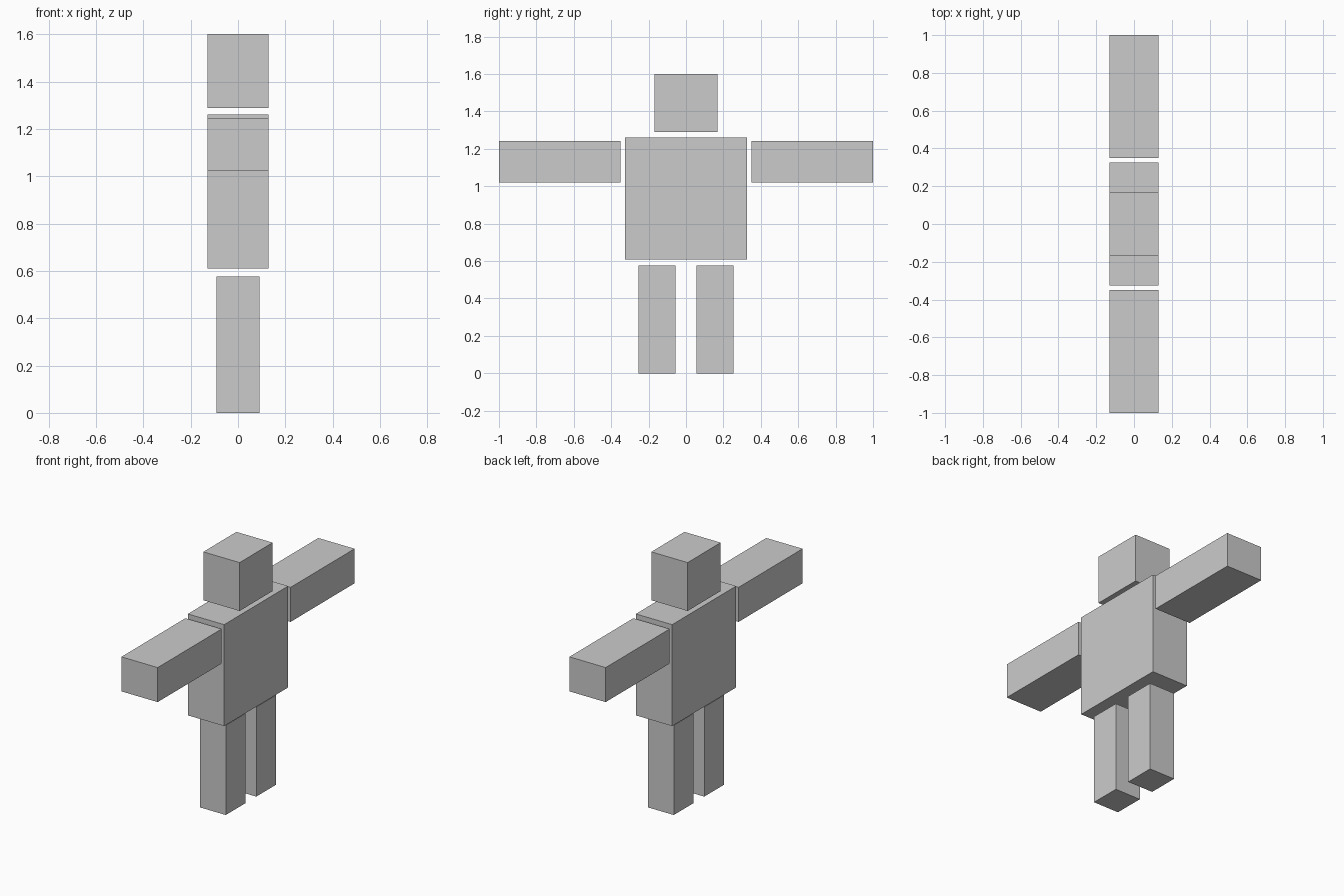
import bpy

if "Cube" in bpy.data.objects:
    bpy.data.objects.remove(bpy.data.objects["Cube"])


def box(name, x, y, z):
    """Axis-aligned box from (min, max) ranges."""
    ranges = (x, y, z)
    bpy.ops.mesh.primitive_cube_add(size=1, location=[(a + b) / 2 for a, b in ranges])
    obj = bpy.context.object
    obj.name = name
    obj.scale = [b - a for a, b in ranges]
    bpy.ops.object.transform_apply(location=False, rotation=False, scale=True)
    return obj


BODY_X = (-0.129, 0.129)
LEG_X = (-0.091, 0.091)

# Head and torso
box("head", BODY_X, (-0.168, 0.168), (1.289, 1.6))
box("torso", BODY_X, (-0.325, 0.325), (0.609, 1.261))

# Outstretched arms and legs, mirrored across y
for side, s in (("left", -1), ("right", 1)):
    box(side + "_arm", BODY_X, sorted((s * 0.35, s * 1.0)), (1.021, 1.243))
    box(side + "_leg", LEG_X, sorted((s * 0.056, s * 0.254)), (0.0, 0.576))
